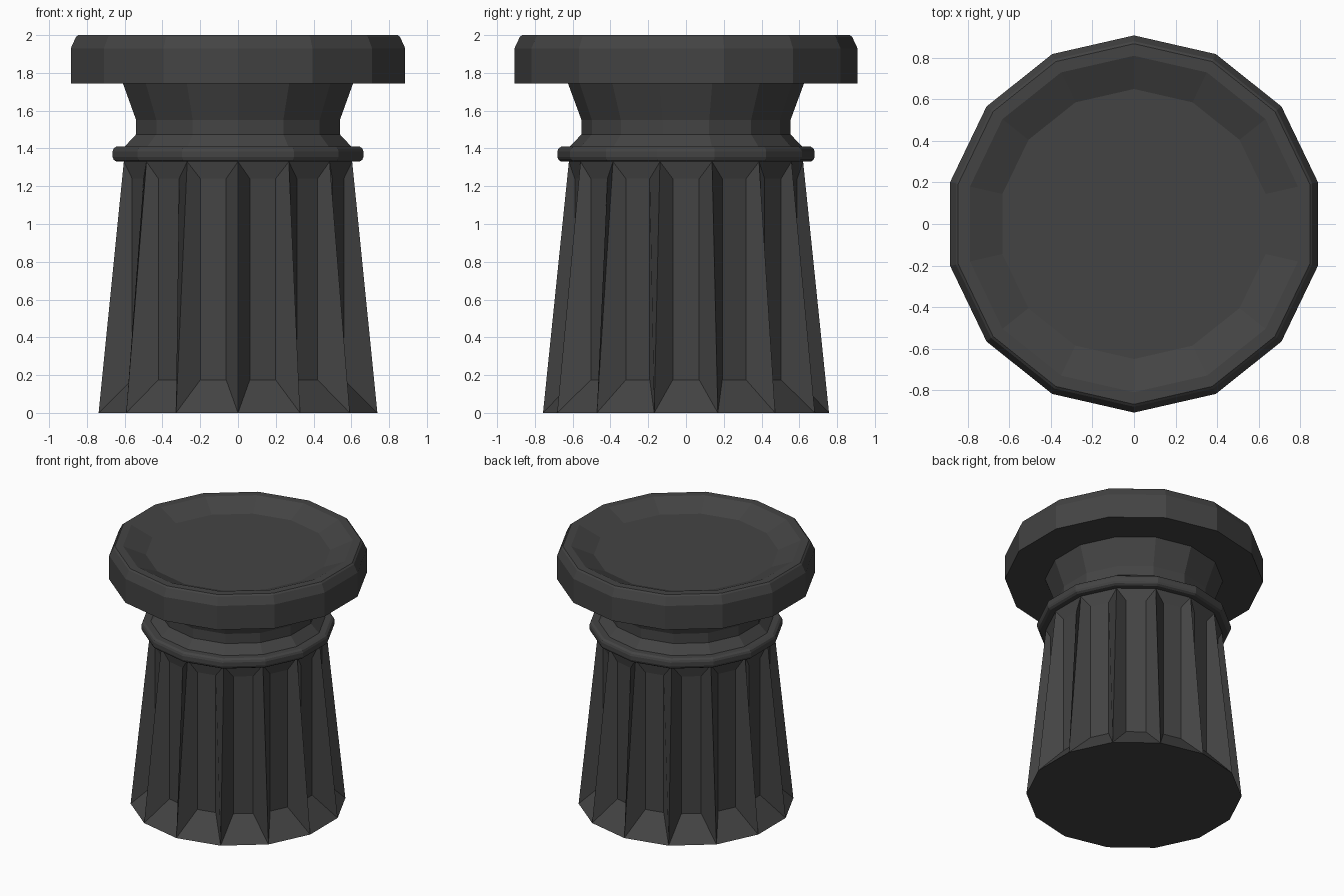
import bpy, bmesh, math
from mathutils import Vector

if "Cube" in bpy.data.objects:
    bpy.data.objects.remove(bpy.data.objects["Cube"])

SIDES = 14
STEP = 2 * math.pi / SIDES
START = math.pi / 2          # a corner points along y

stone = bpy.data.materials.new("dark_grey_stone")
stone.diffuse_color = (0.057, 0.057, 0.057, 1)
stone.use_nodes = True
stone.node_tree.nodes["Principled BSDF"].inputs["Base Color"].default_value = stone.diffuse_color


def finish(bm, name):
    bmesh.ops.recalc_face_normals(bm, faces=bm.faces)
    me = bpy.data.meshes.new(name)
    bm.to_mesh(me)
    bm.free()
    me.materials.append(stone)
    ob = bpy.data.objects.new(name, me)
    bpy.context.collection.objects.link(ob)
    return ob


def ring(bm, r, z):
    return [bm.verts.new((r * math.cos(START + i * STEP), r * math.sin(START + i * STEP), z))
            for i in range(SIDES)]


def lathe(name, profile):
    """Closed 14-sided turned part from (radius, height) points, bottom to top."""
    bm = bmesh.new()
    rings = [ring(bm, r, z) for r, z in profile]
    for a, b in zip(rings, rings[1:]):
        for i in range(SIDES):
            j = (i + 1) % SIDES
            bm.faces.new((a[i], a[j], b[j], b[i]))
    bm.faces.new(rings[0])
    bm.faces.new(rings[-1])
    return finish(bm, name)


# Tapered shaft with a vertical recessed flute panel in every side
bm = bmesh.new()
low, high = ring(bm, 0.757, 0), ring(bm, 0.62, 1.33)
for i in range(SIDES):
    j = (i + 1) % SIDES
    mid = START + (i + 0.5) * STEP
    out = Vector((math.cos(mid), math.sin(mid), 0)) * 0.588
    side = Vector((-math.sin(mid), math.cos(mid), 0)) * 0.07
    outer = [low[i], low[j], high[j], high[i]]
    inner = [bm.verts.new(out + s * side + Vector((0, 0, z)))
             for s, z in ((-1, 0.175), (1, 0.175), (1, 1.24), (-1, 1.24))]
    bm.faces.new(inner)
    for k in range(4):
        n = (k + 1) % 4
        bm.faces.new((outer[k], outer[n], inner[n], inner[k]))
bm.faces.new(low)
bm.faces.new(high)
finish(bm, "fluted_shaft")

# Rounded collar, neck and dished cap
lathe("collar_ring", [(0.60, 1.33), (0.66, 1.33), (0.675, 1.34), (0.681, 1.355),
                      (0.681, 1.385), (0.675, 1.40), (0.66, 1.41), (0.60, 1.41)])
lathe("neck", [(0.615, 1.40), (0.615, 1.41), (0.553, 1.475), (0.553, 1.55), (0.627, 1.75)])
lathe("dished_cap", [(0.62, 1.745), (0.908, 1.745), (0.908, 1.93), (0.88, 1.99),
                     (0.868, 2.0), (0.81, 2.0), (0.65, 1.93)])
